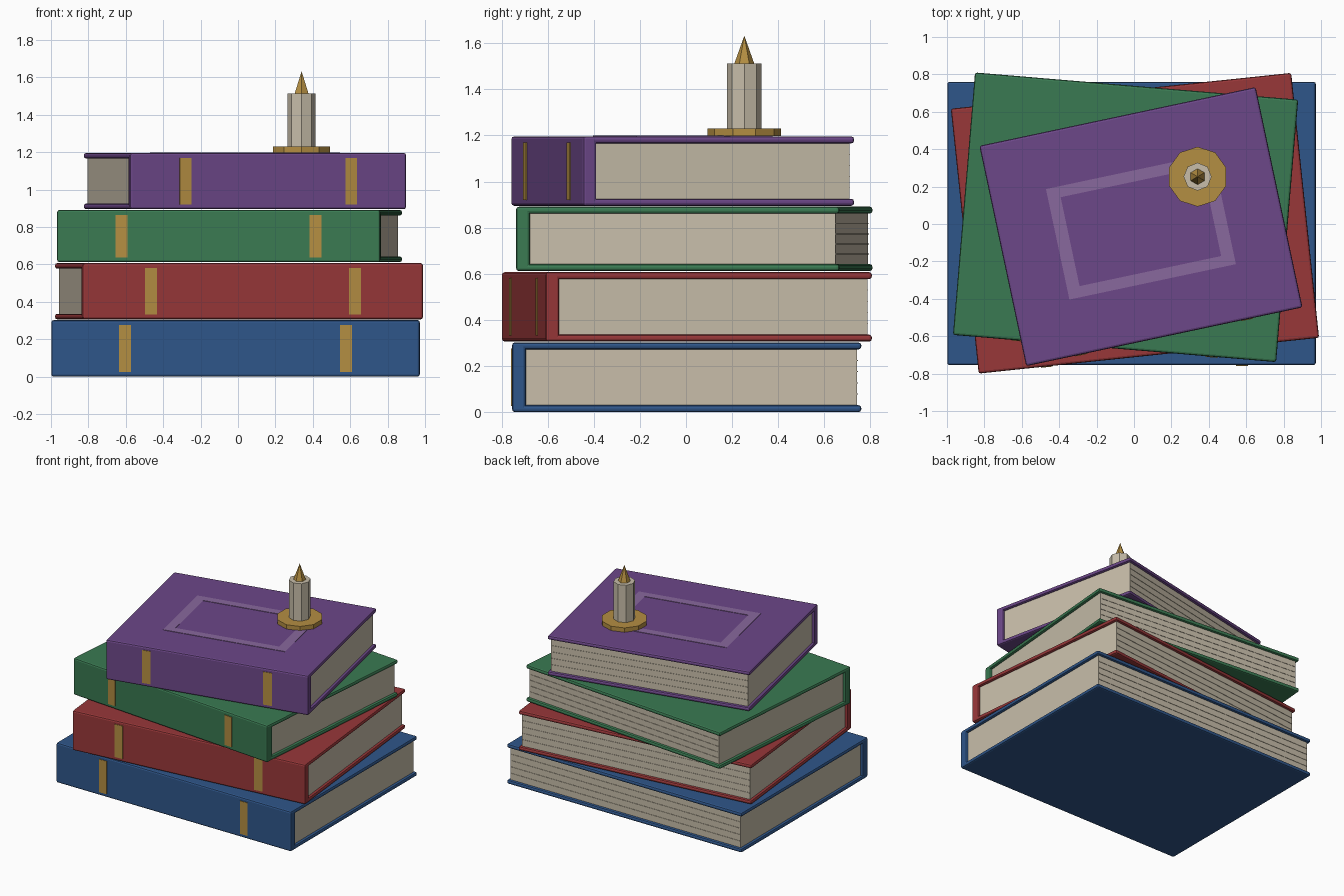
import bpy, bmesh, math
from mathutils import Matrix, Vector

if "Cube" in bpy.data.objects:
    bpy.data.objects.remove(bpy.data.objects["Cube"])


def material(name, rgb):
    # sRGB bytes to linear diffuse colour
    lin = [(c / 255 / 12.92) if c < 11 else ((c / 255 + 0.055) / 1.055) ** 2.4 for c in rgb]
    m = bpy.data.materials.new(name)
    m.diffuse_color = (*lin, 1)
    m.use_nodes = True
    m.node_tree.nodes["Principled BSDF"].inputs["Base Color"].default_value = m.diffuse_color
    return m


BLUE = material("blue cloth", (47, 86, 138))
RED = material("red cloth", (152, 55, 57))
GREEN = material("green cloth", (58, 122, 82))
PURPLE = material("purple cloth", (108, 71, 136))
LILAC = material("lilac inlay", (137, 104, 157))
CREAM = material("cream", (200, 190, 170))
GOLD = material("gold", (180, 142, 66))


def finish(name, bm, mat, place=Matrix()):
    me = bpy.data.meshes.new(name)
    bm.to_mesh(me)
    bm.free()
    me.materials.append(mat)
    ob = bpy.data.objects.new(name, me)
    ob.matrix_world = place
    bpy.context.collection.objects.link(ob)
    return ob


def box(name, lo, hi, mat, place, bevel=0.0):
    lo, hi = Vector(lo), Vector(hi)
    bm = bmesh.new()
    bmesh.ops.create_cube(bm, size=1)
    bmesh.ops.scale(bm, vec=hi - lo, verts=bm.verts)
    bmesh.ops.translate(bm, vec=(lo + hi) / 2, verts=bm.verts)
    ob = finish(name, bm, mat, place)
    if bevel:
        mod = ob.modifiers.new("rounded edges", 'BEVEL')
        mod.width = bevel
        mod.segments = 2
    return ob


def cone(name, sides, r1, r2, z0, z1, mat, x, y):
    bm = bmesh.new()
    bmesh.ops.create_cone(bm, cap_ends=True, segments=sides, radius1=r1, radius2=r2, depth=z1 - z0)
    bmesh.ops.remove_doubles(bm, verts=bm.verts, dist=1e-5)
    return finish(name, bm, mat, Matrix.Translation((x, y, (z0 + z1) / 2)))


def book(name, cloth, cx, cy, w, d, z0, z1, angle):
    place = Matrix.Translation((cx, cy, z0)) @ Matrix.Rotation(math.radians(angle), 4, 'Z')
    h, x, y, t = z1 - z0, w / 2, d / 2, 0.03
    # covers, spine and page block
    box(name + "_bottom_cover", (-x, -y, 0), (x, y, t), cloth, place, 0.012)
    box(name + "_top_cover", (-x, -y, h - t), (x, y, h), cloth, place, 0.012)
    box(name + "_spine", (-x, -y, 0.004), (x, -y + 0.06, h - 0.004), cloth, place, 0.012)
    box(name + "_pages", (-x + 0.02, -y + 0.04, t - 0.005), (x - 0.02, y - 0.018, h - t + 0.005), CREAM, place)
    # fine page ridges on the fore edge
    for i in range(1, 5):
        z = t + (h - 2 * t) * i / 5
        box(f"{name}_page_ridge_{i}", (-x + 0.025, y - 0.02, z - 0.002), (x - 0.025, y - 0.015, z + 0.002),
            CREAM, place)
    # gold bands on the spine
    for side, s in (("left", -1), ("right", 1)):
        box(f"{name}_{side}_band", (s * 0.3 * w - 0.032, -y - 0.004, 0.026),
            (s * 0.3 * w + 0.032, -y + 0.004, h - 0.026), GOLD, place)
    return place


book("blue_book", BLUE, -0.013, 0.003, 1.97, 1.515, 0.0, 0.302, 0)
book("red_book", RED, 0.005, 0.004, 1.83, 1.424, 0.306, 0.607, 6)
book("green_book", GREEN, -0.045, 0.036, 1.734, 1.408, 0.612, 0.891, -4.8)
top = book("purple_book", PURPLE, 0.037, -0.014, 1.51, 1.204, 0.895, 1.196, 12)

# rectangular inlay frame on the top cover
z = 1.196 - 0.895
for n, s in (("back", 1), ("front", -1)):
    a, b = sorted((s * 0.243, s * 0.302))
    box(f"inlay_{n}", (-0.455, a, z - 0.002), (0.455, b, z + 0.003), LILAC, top)
for n, s in (("left", -1), ("right", 1)):
    a, b = sorted((s * 0.387, s * 0.455))
    box(f"inlay_{n}", (a, -0.243, z - 0.002), (b, 0.243, z + 0.003), LILAC, top)

# candle on its dish
cone("candle_dish", 10, 0.16, 0.16, 1.197, 1.23, GOLD, 0.34, 0.253)
cone("candle", 8, 0.075, 0.075, 1.228, 1.513, CREAM, 0.34, 0.253)
cone("flame", 6, 0.0435, 0.0, 1.511, 1.633, GOLD, 0.34, 0.253)
